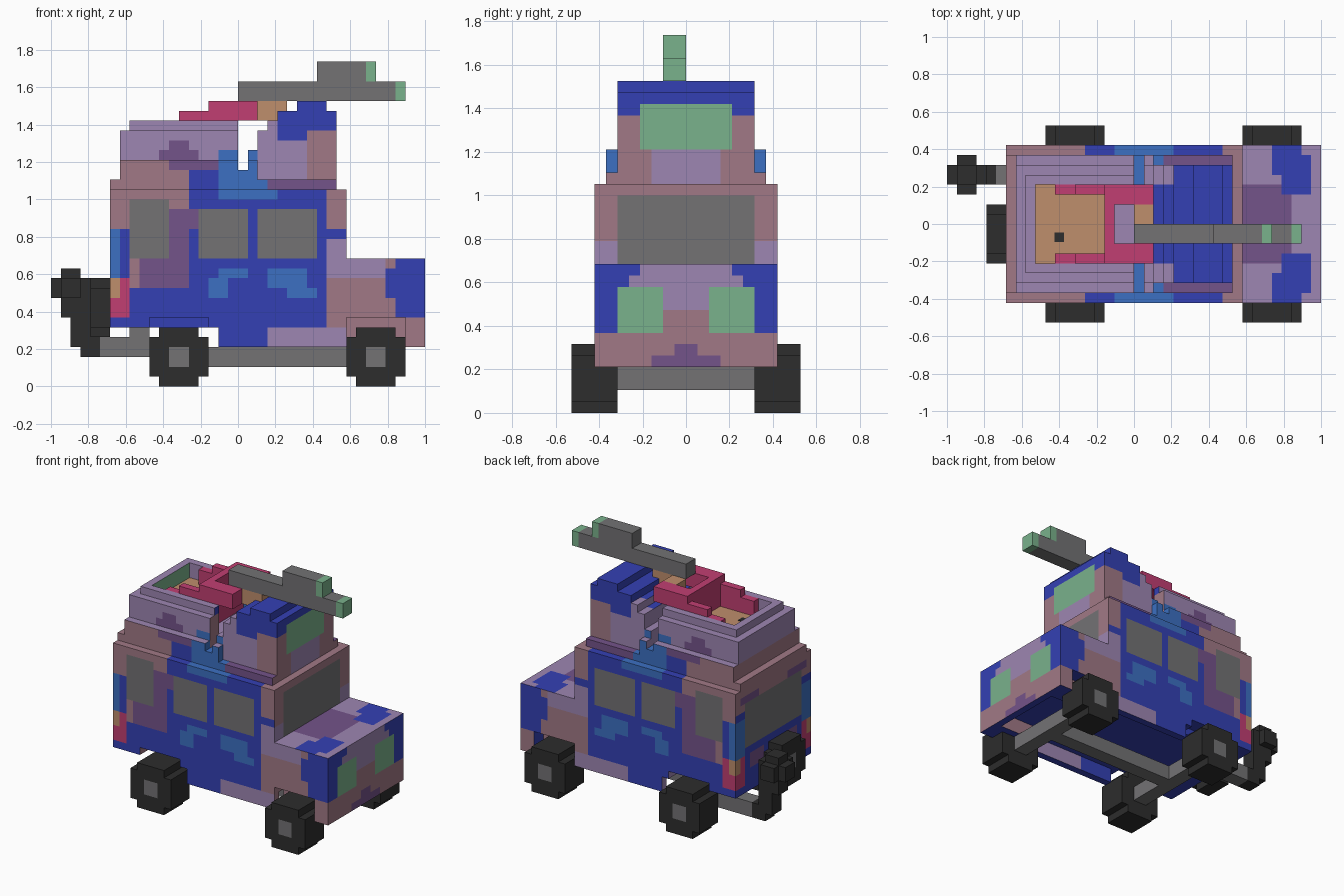
import bpy, bmesh

if "Cube" in bpy.data.objects:
    bpy.data.objects.remove(bpy.data.objects["Cube"])

U = 2 / 38  # block size; i runs along x from the rear, j across, k up

COLOURS = {
    "blue": (52, 64, 180), "rose": (161, 121, 134), "lavender": (157, 134, 178),
    "purple": (116, 83, 138), "light_blue": (60, 112, 194), "pink": (193, 62, 114),
    "tan": (191, 142, 108), "green": (122, 178, 140), "grey": (115, 114, 116),
    "black": (45, 45, 45)}
NAMES = list(COLOURS)


def linear(c):
    c /= 255
    return c / 12.92 if c <= 0.04045 else ((c + 0.055) / 1.055) ** 2.4


MATS = []
for name, rgb in COLOURS.items():
    m = bpy.data.materials.new(name)
    col = (*[linear(c) for c in rgb], 1)
    m.use_nodes = True
    m.diffuse_color = col
    m.node_tree.nodes["Principled BSDF"].inputs["Base Color"].default_value = col
    MATS.append(m)


def cells(boxes):
    return {(i, j, k) for a, b, c, d, e, f in boxes
            for i in range(a, b) for j in range(c, d) for k in range(e, f)}


def blocks(name, boxes, paint, cuts=()):
    """Block solid from boxes (i0, i1, j0, j1, k0, k1); paint is a colour or a rule."""
    solid = cells(boxes) - cells(cuts)
    bm = bmesh.new()
    verts = {}
    for c in sorted(solid):
        for axis in range(3):
            for s in (-1, 1):
                n = [0, 0, 0]
                n[axis] = s
                if tuple(c[t] + n[t] for t in range(3)) in solid:
                    continue
                p, q = (axis + 1) % 3, (axis + 2) % 3
                loop = []
                for dp, dq in ((0, 0), (1, 0), (1, 1), (0, 1))[::s]:
                    v = list(c)
                    v[axis] += s > 0
                    v[p] += dp
                    v[q] += dq
                    v = tuple(v)
                    if v not in verts:
                        verts[v] = bm.verts.new((v[0] * U - 1, v[1] * U, v[2] * U))
                    loop.append(verts[v])
                f = bm.faces.new(loop)
                f.material_index = NAMES.index(paint if isinstance(paint, str) else paint(c, n))
    bmesh.ops.dissolve_limit(bm, angle_limit=0.01, verts=bm.verts[:], edges=bm.edges[:],
                             delimit={'MATERIAL', 'NORMAL'})
    me = bpy.data.meshes.new(name)
    bm.to_mesh(me)
    bm.free()
    for m in MATS:
        me.materials.append(m)
    bpy.context.collection.objects.link(bpy.data.objects.new(name, me))


def both(a, b, c, d, e, f):
    return [(a, b, c, d, e, f), (a, b, -d, -c, e, f)]


# Paint patches: colour, then rectangles (u0, u1, k0, k1); later patches win
SIDE = [
    ("rose", (6, 14, 16, 23), (8, 11, 10, 16)),
    ("purple", (9, 14, 10, 13), (12, 14, 13, 16), (12, 15, 16, 18), (12, 17, 22, 23)),
    ("lavender", (6, 20, 23, 28)),
    ("purple", (11, 15, 23, 24), (12, 14, 24, 25)),
    ("light_blue", (6, 7, 11, 16), (17, 23, 19, 21), (17, 21, 21, 24), (17, 20, 11, 12),
     (16, 18, 9, 11), (22, 26, 10, 12), (24, 27, 9, 10)),
    ("pink", (6, 8, 7, 11)), ("tan", (6, 7, 9, 11)),
    ("lavender", (21, 26, 21, 25), (21, 23, 25, 28)),
    ("rose", (26, 30, 21, 26), (28, 30, 16, 21), (28, 38, 4, 13)),
    ("purple", (22, 29, 20, 21)),
    ("lavender", (28, 34, 11, 13), (28, 30, 13, 15), (22, 30, 4, 6)),
    ("blue", (34, 35, 9, 12), (35, 38, 7, 13))]
SIDE_GLASS = [("grey", (8, 12, 13, 19), (15, 20, 13, 18), (21, 27, 13, 18))]
HOOD_FRONT = [
    ("lavender", (0, 5, 9, 13)), ("blue", (5, 8, 7, 12), (4, 8, 12, 13)),
    ("purple", (0, 3, 4, 5), (0, 1, 5, 6)), ("green", (2, 6, 7, 11))]
CAB_FRONT = [
    ("lavender", (6, 8, 13, 15), (0, 3, 20, 24)),
    ("blue", (0, 6, 26, 29)), ("grey", (0, 6, 13, 19)), ("green", (0, 4, 23, 27))]
REAR = [
    ("rose", (0, 8, 17, 23)), ("purple", (2, 5, 9, 11), (3, 7, 18, 19)),
    ("light_blue", (6, 8, 10, 16)), ("lavender", (0, 8, 23, 28)),
    ("pink", (6, 8, 7, 11)), ("tan", (7, 8, 9, 11)), ("grey", (0, 6, 12, 18))]
HOOD_TOP = [
    ("purple", (30, 34, 0, 4), (34, 35, 0, 3)),
    ("blue", (33, 36, 5, 8), (34, 37, 3, 6), (36, 37, 6, 7))]


def pick(patches, u, k, base):
    for colour, *rects in patches:
        if any(a <= u < b and c <= k < d for a, b, c, d in rects):
            base = colour
    return base


def camouflage(c, n):
    i, j, k = c
    w = j if j >= 0 else -j - 1  # mirrored distance from the middle
    if n[2] < 0:
        return "blue"
    if n[2] > 0:
        if k == 12:
            return pick(HOOD_TOP, i, w, "lavender")
        if k >= 22:
            return "blue" if i >= 23 or (i > 20 and w < 4) else "lavender"
    if n[0] > 0:
        if 20 <= k < 23 and w >= 6 and i < 28:
            return "light_blue"
        return pick(HOOD_FRONT if i == 37 else CAB_FRONT, w, k, "rose")
    if n[0] < 0:
        return pick(REAR, w, k, "blue") if i < 9 else "blue" if i > 22 else "lavender"
    return pick(SIDE + SIDE_GLASS, i, k, "blue")


# Body: hull, hood, skirts, stepped open tub at the rear and stepped cab
hull = [(6, 30, -8, 8, 6, 20), (30, 38, -8, 8, 4, 13), (6, 29, -7, 7, 20, 21),
        (7, 19, -7, 7, 21, 23), (19, 20, -7, 7, 21, 22), (20, 21, -7, 7, 21, 23),
        (7, 19, -6, 6, 23, 26), (8, 19, -5, 5, 26, 27)]
hull += both(17, 30, 7, 8, 4, 6)
for i, top in enumerate((24, 26, 27, 28, 28, 29, 29, 29, 28), 20):
    hull.append((i, i + 1, -6, 6, 21, top))
openings = [(9, 19, -4, 4, 23, 27), (30, 37, -5, 5, 4, 6)]
openings += both(30, 36, 6, 8, 4, 7) + both(10, 16, 6, 8, 6, 7)
blocks("body", hull, camouflage, openings)


# Wheels with grey hubs
def wheel_paint(i0):
    return lambda c, n: "grey" if n[1] and i0 + 2 <= c[0] < i0 + 4 and 2 <= c[2] < 4 else "black"


for end, i0 in (("rear", 10), ("front", 30)):
    for side, j0 in (("left", 6), ("right", -10)):
        blocks(f"{end}_{side}_wheel", [(i0, i0 + 6, j0, j0 + 4, 1, 5),
                                       (i0 + 1, i0 + 5, j0, j0 + 4, 0, 6)], wheel_paint(i0))

# Spare wheel on the tail
blocks("spare_wheel", [(4, 6, -4, 2, 6, 10), (4, 6, -3, 1, 5, 11)],
       lambda c, n: "grey" if n[0] and -2 <= c[1] < 0 and 7 <= c[2] < 9 else "black")

# Chassis: axles, centre rail, tail bracket and exhaust stack
blocks("chassis", [(12, 14, -6, 6, 2, 4), (32, 34, -6, 6, 2, 4), (12, 34, -1, 1, 2, 4)], "grey")
blocks("tail_bracket", [(5, 12, 4, 6, 3, 5), (8, 10, 4, 6, 5, 6)], "grey")
blocks("tail_exhaust", [(0, 4, 4, 6, 9, 11), (1, 3, 3, 7, 9, 11), (1, 3, 4, 6, 11, 12),
                        (1, 4, 4, 6, 7, 9), (2, 4, 4, 6, 4, 7), (3, 5, 4, 6, 3, 5)], "black")

# Gunner in the tub
blocks("gunner_torso", [(9, 16, -4, 4, 23, 25)], "tan")
sleeves = [(16, 17, -4, 4, 23, 29)] + both(11, 13, 3, 4, 25, 27) + both(13, 16, 3, 4, 25, 28)
blocks("gunner_sleeves", sleeves + both(17, 21, 2, 4, 27, 29), "pink")
blocks("gunner_hands", [(19, 21, 0, 2, 27, 29), (21, 24, -2, 0, 27, 29)], "tan")
bpy.ops.mesh.primitive_cube_add(size=0.05, location=(-0.4, -0.07, 25 * U))
button = bpy.context.object
button.name = "gunner_button"
button.scale.z = 0.15
button.data.materials.append(bpy.data.materials["black"])

# Roof gun with green tips
blocks("roof_gun", [(19, 36, -2, 0, 29, 31), (27, 33, -2, 0, 31, 33)],
       lambda c, n: "green" if c[0] == 35 or (c[0] == 32 and c[2] >= 31) else "grey")
